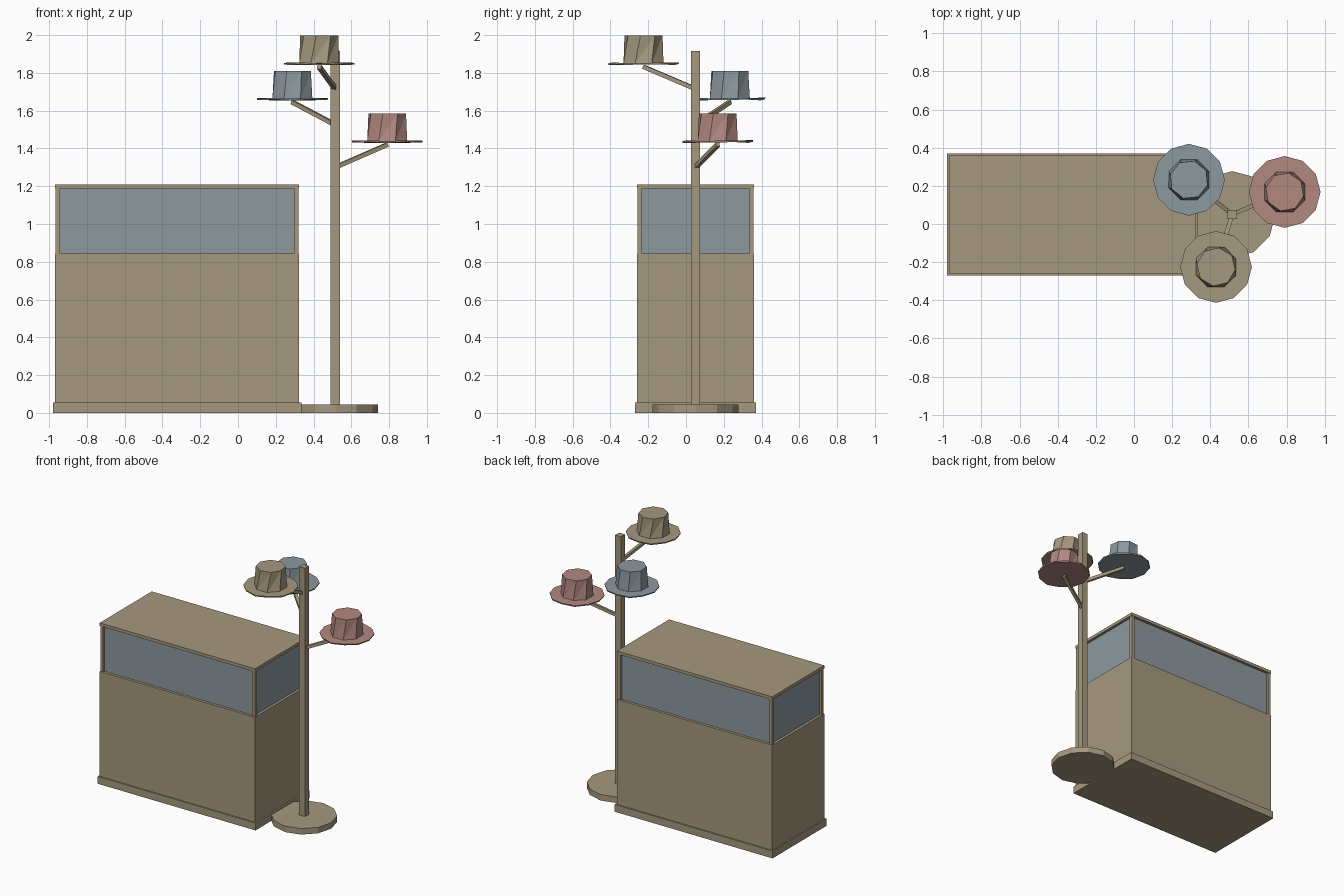
import bpy, bmesh, math
from mathutils import Vector, Matrix

old = bpy.data.objects.get("Cube")
if old:
    bpy.data.objects.remove(old, do_unlink=True)


def material(name, r, g, b):
    m = bpy.data.materials.new(name)
    m.use_nodes = True
    m.diffuse_color = (r, g, b, 1)
    m.node_tree.nodes["Principled BSDF"].inputs["Base Color"].default_value = (r, g, b, 1)
    return m


TAN = material("tan", 0.38, 0.315, 0.21)
BLUE = material("slate blue", 0.265, 0.32, 0.345)
PINK = material("dusty pink", 0.45, 0.25, 0.22)


def finish(name, bm, mat):
    bmesh.ops.recalc_face_normals(bm, faces=bm.faces)
    mesh = bpy.data.meshes.new(name)
    bm.to_mesh(mesh)
    bm.free()
    mesh.materials.append(mat)
    obj = bpy.data.objects.new(name, mesh)
    bpy.context.collection.objects.link(obj)
    return obj


def box(name, lo, hi, mat):
    lo, hi = Vector(lo), Vector(hi)
    bm = bmesh.new()
    bmesh.ops.create_cube(bm, size=1, matrix=Matrix.Translation((lo + hi) / 2)
                          @ Matrix.Diagonal((*(hi - lo), 1)))
    return finish(name, bm, mat)


def loft(name, centre, rings, sides, mat, wave=0):
    """Stack of polygon rings given as (radius, height, turn in degrees)."""
    bm = bmesh.new()
    loops = []
    for radius, z, turn in rings:
        loop = []
        for i in range(sides):
            a = math.tau * i / sides + math.radians(turn)
            loop.append(bm.verts.new((centre[0] + radius * math.cos(a),
                                      centre[1] + radius * math.sin(a),
                                      z + wave * math.sin(5 * a))))
        loops.append(loop)
    for low, high in zip(loops, loops[1:]):
        for i in range(sides):
            j = (i + 1) % sides
            bm.faces.new((low[i], low[j], high[j]))
            bm.faces.new((low[i], high[j], high[i]))
    bm.faces.new(loops[0])
    bm.faces.new(loops[-1])
    return finish(name, bm, mat)


def rod(name, start, end, thick, mat):
    start, end = Vector(start), Vector(end)
    d = end - start
    bm = bmesh.new()
    bmesh.ops.create_cube(bm, size=1, matrix=Matrix.Translation((start + end) / 2)
                          @ d.to_track_quat("Z", "Y").to_matrix().to_4x4()
                          @ Matrix.Diagonal((thick, thick, d.length, 1)))
    return finish(name, bm, mat)


# Display counter
X0, X1, Y0, Y1 = -0.97, 0.323, -0.26, 0.36
box("counter_plinth", (X0 - 0.01, Y0 - 0.01, 0), (X1 + 0.012, Y1 + 0.01, 0.055), TAN)
box("counter_body", (X0, Y0, 0.055), (X1, Y1, 0.845), TAN)
box("counter_top", (X0, Y0, 1.187), (X1, Y1, 1.21), TAN)
box("counter_glass", (X0 + 0.02, Y0 + 0.02, 0.845), (X1 - 0.02, Y1 - 0.02, 1.187), BLUE)

# Corner posts
P, GAP = 0.024, 0.003
for side, px in (("right", X0 + GAP), ("left", X1 - GAP - P)):
    for end, py in (("front", Y0 + GAP), ("back", Y1 - GAP - P)):
        box(f"counter_post_{end}_{side}", (px, py, 0.845), (px + P, py + P, 1.187), TAN)

# Hat stand
CX, CY = 0.515, 0.05
loft("stand_foot", (CX, CY), [(0.227, 0, 0), (0.227, 0.045, 0)], 12, TAN)
box("stand_pole", (CX - 0.024, CY - 0.024, 0.04), (CX + 0.024, CY + 0.024, 1.915), TAN)

# Branches and hats: name, centre, brim height, branch root height, colour, crown twist
hats = [
    ("tan", (0.43, -0.225), 1.84, 1.715, TAN, 14),
    ("blue", (0.288, 0.232), 1.653, 1.525, BLUE, 6),
    ("pink", (0.79, 0.168), 1.428, 1.3, PINK, 10),
]
for name, (hx, hy), z, root, mat, twist in hats:
    rod(f"stand_branch_{name}", (CX, CY, root), (hx, hy, z - 0.008), 0.022, TAN)
    loft(f"hat_brim_{name}", (hx, hy), [(0.186, z + 0.004, 0), (0.188, z + 0.013, 0)],
         12, mat, wave=0.003)
    loft(f"hat_crown_{name}", (hx, hy),
         [(0.115, z + 0.008, 22), (0.102, z + 0.158, 22 + twist)], 8, mat)
